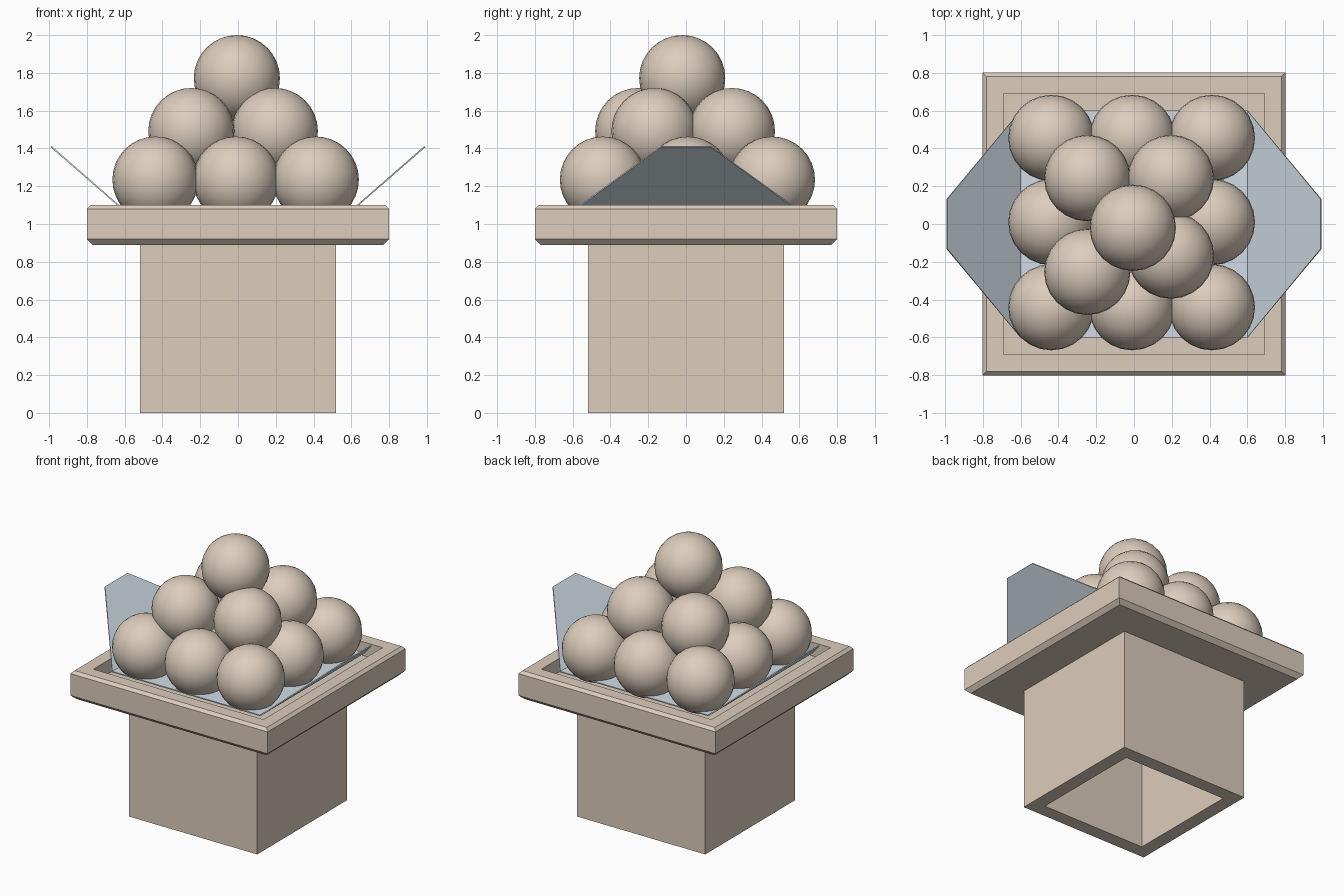
import bpy, bmesh, math

if "Cube" in bpy.data.objects:
    bpy.data.objects.remove(bpy.data.objects["Cube"])


def material(name, rgb):
    m = bpy.data.materials.new(name)
    m.diffuse_color = (*rgb, 1)
    m.use_nodes = True
    m.node_tree.nodes["Principled BSDF"].inputs["Base Color"].default_value = m.diffuse_color
    return m


STONE = material("warm stone", (0.72, 0.61, 0.51))
SHEET = material("pale blue sheet", (0.64, 0.72, 0.79))


def finish(name, bm, mat):
    me = bpy.data.meshes.new(name)
    bm.to_mesh(me)
    bm.free()
    me.materials.append(mat)
    ob = bpy.data.objects.new(name, me)
    bpy.context.collection.objects.link(ob)
    return ob


def square_rings(name, profile, mat, cap_start=False, cap_end=False):
    """Sweep a (half width, z) profile around a square."""
    bm = bmesh.new()
    corners = [(-1, -1), (1, -1), (1, 1), (-1, 1)]
    rings = [[bm.verts.new((sx * h, sy * h, z)) for sx, sy in corners] for h, z in profile]
    for a, b in zip(rings, rings[1:]):
        for i in range(4):
            j = (i + 1) % 4
            bm.faces.new((a[i], a[j], b[j], b[i]))
    if cap_start:
        bm.faces.new(rings[0][::-1])
    if cap_end:
        bm.faces.new(rings[-1])
    return finish(name, bm, mat)


# Hollow pedestal, open at the bottom
square_rings("pedestal", [(0.42, 0.89), (0.42, 0), (0.52, 0), (0.52, 0.89)], STONE)

# Chamfered tray with a recessed floor
square_rings("tray", [(0.77, 0.89), (0.80, 0.92), (0.80, 1.08), (0.78, 1.10),
                      (0.69, 1.10), (0.69, 1.0)], STONE, True, True)

# Thin sheet with two tapered wings folded upward
bm = bmesh.new()
base = [bm.verts.new(p) for p in
        ((-0.6, -0.6, 1.07), (0.6, -0.6, 1.07), (0.6, 0.6, 1.07), (-0.6, 0.6, 1.07))]
bm.faces.new(base)
for s, a, b in ((1, base[1], base[2]), (-1, base[3], base[0])):
    t1 = bm.verts.new((s * 0.99, s * -0.13, 1.41))
    t2 = bm.verts.new((s * 0.99, s * 0.13, 1.41))
    bm.faces.new((a, t1, t2, b))
sheet = finish("folded_sheet", bm, SHEET)
mod = sheet.modifiers.new("thickness", "SOLIDIFY")
mod.thickness = 0.008
mod.offset = 0

# Pyramid of balls: nine, four and one
R = 0.228
centres = [(x, y, 1.235) for x in (-0.437, -0.01, 0.412) for y in (-0.44, 0.01, 0.455)]
centres += [(-0.247, 0.243, 1.492), (0.195, 0.243, 1.492),
            (-0.247, -0.253, 1.492), (0.195, -0.167, 1.492)]
centres.append((-0.006, -0.02, 1.772))
for i, c in enumerate(centres):
    bm = bmesh.new()
    bmesh.ops.create_uvsphere(bm, u_segments=24, v_segments=16, radius=R)
    bmesh.ops.translate(bm, verts=bm.verts, vec=c)
    for f in bm.faces:
        f.smooth = True
    finish(f"ball_{i + 1}", bm, STONE)
